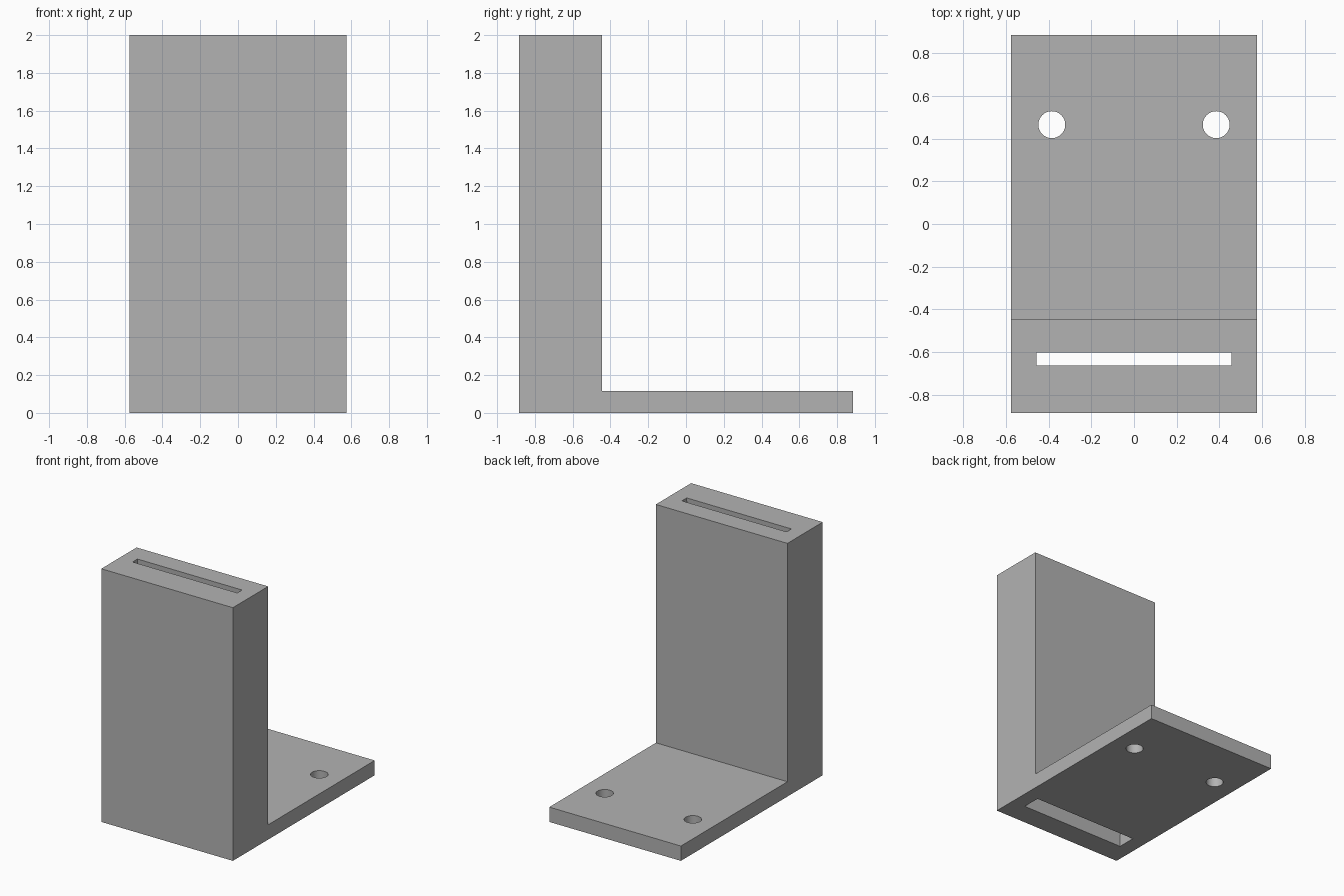
import bpy
import bmesh
from mathutils import Vector

cube = bpy.data.objects.get("Cube")
if cube:
    bpy.data.objects.remove(cube, do_unlink=True)

WIDTH, DEPTH, HEIGHT = 1.15, 1.77, 2.0
BLOCK, PLATE = 0.44, 0.117
FRONT = -DEPTH / 2

grey = bpy.data.materials.new("plain grey")
grey.use_nodes = True
colour = (0.45, 0.45, 0.45, 1)
grey.diffuse_color = colour
grey.node_tree.nodes["Principled BSDF"].inputs["Base Color"].default_value = colour


def make_object(name, bm):
    bmesh.ops.recalc_face_normals(bm, faces=bm.faces)
    mesh = bpy.data.meshes.new(name)
    bm.to_mesh(mesh)
    bm.free()
    mesh.materials.append(grey)
    obj = bpy.data.objects.new(name, mesh)
    bpy.context.collection.objects.link(obj)
    return obj


def cut(target, cutter):
    cutter.hide_render = True
    mod = target.modifiers.new("cut", "BOOLEAN")
    mod.operation, mod.solver, mod.object = "DIFFERENCE", "EXACT", cutter
    bpy.context.view_layer.objects.active = target
    bpy.ops.object.modifier_apply(modifier=mod.name)
    bpy.data.objects.remove(cutter, do_unlink=True)


# L-shaped bracket: upright block and base plate from one side profile
bm = bmesh.new()
profile = [(FRONT, 0), (-FRONT, 0), (-FRONT, PLATE),
           (FRONT + BLOCK, PLATE), (FRONT + BLOCK, HEIGHT), (FRONT, HEIGHT)]
side = bm.faces.new([bm.verts.new((-WIDTH / 2, y, z)) for y, z in profile])
swept = bmesh.ops.extrude_face_region(bm, geom=[side])["geom"]
bmesh.ops.translate(bm, vec=Vector((WIDTH, 0, 0)),
                    verts=[v for v in swept if isinstance(v, bmesh.types.BMVert)])
bracket = make_object("bracket", bm)

# Slot right through the block, wider at the bottom than at the top
bm = bmesh.new()
bmesh.ops.create_cube(bm, size=1)
for v in bm.verts:
    thickness = 0.06 if v.co.z > 0 else 0.146
    v.co = (v.co.x * 0.915, -0.632 + v.co.y * thickness,
            HEIGHT / 2 + v.co.z * (HEIGHT + 0.02))
cut(bracket, make_object("slot_cutter", bm))

# Pair of screw holes through the plate
for x in (-0.385, 0.385):
    bm = bmesh.new()
    bmesh.ops.create_cone(bm, cap_ends=True, segments=48,
                          radius1=0.063, radius2=0.063, depth=0.4)
    bmesh.ops.translate(bm, verts=bm.verts, vec=Vector((x, 0.465, PLATE / 2)))
    cut(bracket, make_object("hole_cutter", bm))

# Smooth hole walls, sharp edges elsewhere
bpy.ops.object.select_all(action="DESELECT")
bracket.select_set(True)
bpy.context.view_layer.objects.active = bracket
bpy.ops.object.shade_smooth_by_angle()
